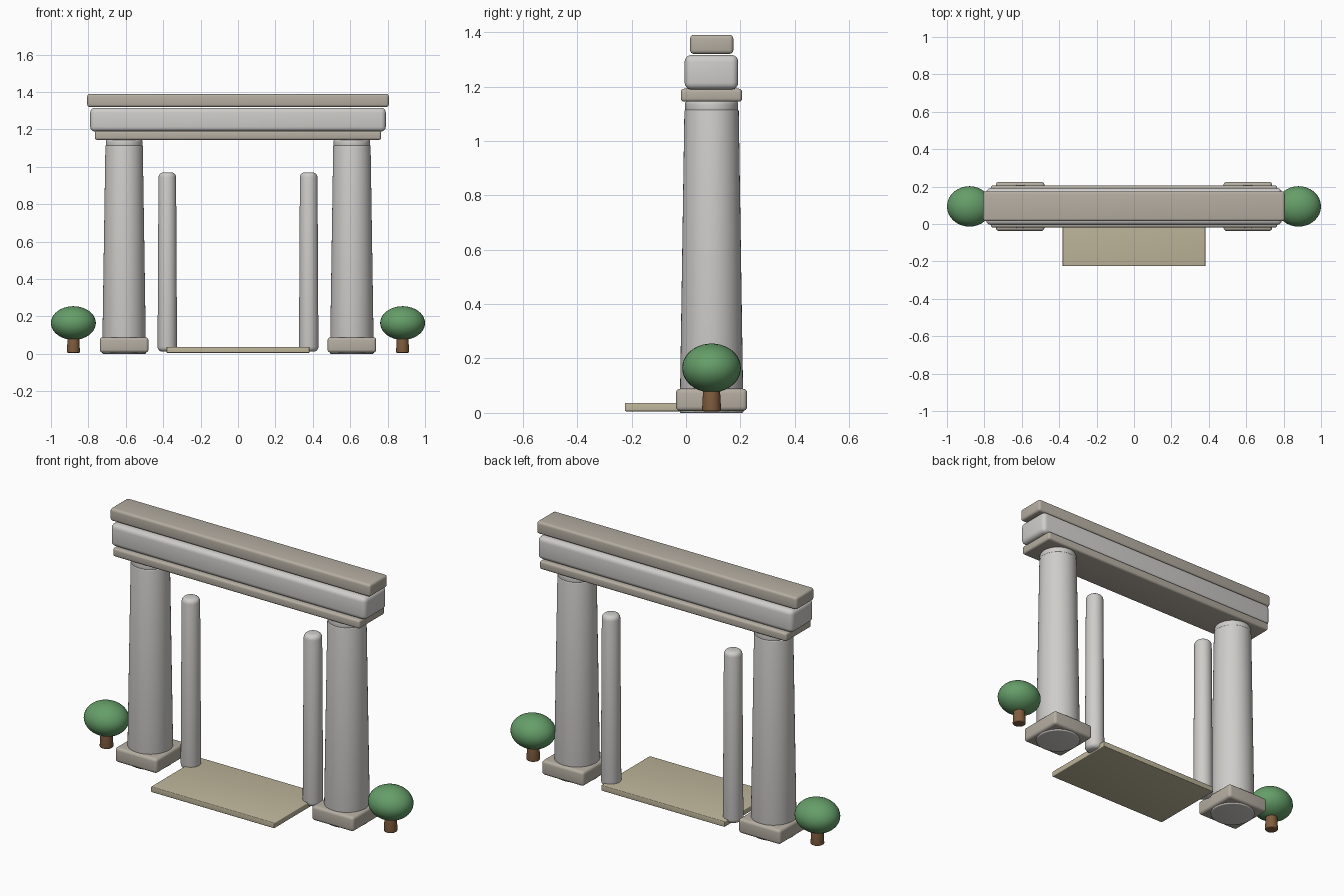
import bpy, bmesh, math

if "Cube" in bpy.data.objects:
    bpy.data.objects.remove(bpy.data.objects["Cube"])

def material(name, rgb):
    m = bpy.data.materials.new(name)
    m.diffuse_color = (*rgb, 1)
    m.use_nodes = True
    m.node_tree.nodes["Principled BSDF"].inputs["Base Color"].default_value = m.diffuse_color
    return m

STONE = material("pale_stone", (0.62, 0.61, 0.59))
TRIM = material("trim_stone", (0.46, 0.42, 0.36))
SAND = material("sand_stone", (0.52, 0.47, 0.33))
LEAF = material("leaf_green", (0.13, 0.34, 0.14))
BARK = material("bark_brown", (0.22, 0.11, 0.05))

def finish(name, bm, mat):
    bmesh.ops.recalc_face_normals(bm, faces=bm.faces)
    me = bpy.data.meshes.new(name)
    bm.to_mesh(me)
    bm.free()
    ob = bpy.data.objects.new(name, me)
    bpy.context.collection.objects.link(ob)
    me.materials.append(mat)
    bpy.ops.object.select_all(action='DESELECT')
    ob.select_set(True)
    bpy.context.view_layer.objects.active = ob
    bpy.ops.object.shade_smooth_by_angle(angle=math.radians(40))
    return ob

def block(name, x, y, z, bevel, mat):
    """Rounded box from (min, max) ranges."""
    bm = bmesh.new()
    bmesh.ops.create_cube(bm, size=1)
    for v in bm.verts:
        v.co = [(lo + hi) / 2 + c * (hi - lo) for c, (lo, hi) in zip(v.co, (x, y, z))]
    bmesh.ops.bevel(bm, geom=bm.edges[:], offset=bevel, segments=4,
                    profile=0.5, affect='EDGES')
    return finish(name, bm, mat)

def turned(name, x, y, profile, mat, sides=48):
    """Closed lathe around a vertical axis from (radius, z) points."""
    bm = bmesh.new()
    rings = [[bm.verts.new((x + r * math.cos(2 * math.pi * i / sides),
                            y + r * math.sin(2 * math.pi * i / sides), z))
              for i in range(sides)] for r, z in profile]
    for a, b in zip(rings, rings[1:]):
        for i in range(sides):
            j = (i + 1) % sides
            bm.faces.new((a[i], a[j], b[j], b[i]))
    bm.faces.new(rings[0])
    bm.faces.new(rings[-1])
    return finish(name, bm, mat)

def rounded(r0, z0, r1, z1, b):
    """Tapered cylinder profile with rounded rims."""
    arc = [math.radians(a) for a in (0, 22.5, 45, 67.5, 90)]
    low = [(r0 - b + b * math.sin(a), z0 + b - b * math.cos(a)) for a in arc]
    top = [(r1 - b + b * math.cos(a), z1 - b + b * math.sin(a)) for a in arc]
    return low + top

YC = 0.094

# Stacked lintel
block("lintel_lower", (-0.765, 0.765), (-0.019, 0.206), (1.144, 1.192), 0.012, TRIM)
block("lintel_middle", (-0.79, 0.79), (-0.005, 0.192), (1.189, 1.316), 0.025, STONE)
block("lintel_cap", (-0.806, 0.806), (0.015, 0.174), (1.32, 1.39), 0.014, TRIM)

# Walkway slab
block("threshold_slab", (-0.382, 0.382), (-0.225, 0.205), (0.006, 0.037), 0.004, SAND)

for side, s in (("left", -1), ("right", 1)):
    # Main column with plinth and collar
    x = 0.609 * s
    block(side + "_plinth", (x - 0.13, x + 0.13), (YC - 0.131, YC + 0.131),
          (0.007, 0.089), 0.016, TRIM)
    turned(side + "_column", x, YC, rounded(0.117, 0.0, 0.1, 1.115, 0.006), STONE)
    turned(side + "_collar", x, YC, rounded(0.098, 1.105, 0.098, 1.148, 0.012), STONE)
    # Slim inner post
    turned(side + "_inner_post", 0.378 * s, 0.123,
           rounded(0.052, 0.012, 0.047, 0.97, 0.025), STONE, 32)
    # Round shrub
    turned(side + "_shrub_trunk", 0.88 * s, YC,
           rounded(0.035, 0.006, 0.03, 0.11, 0.006), BARK, 24)
    bm = bmesh.new()
    bmesh.ops.create_uvsphere(bm, u_segments=32, v_segments=20, radius=1)
    for v in bm.verts:
        v.co = (0.88 * s + v.co.x * 0.12, YC + v.co.y * 0.108, 0.165 + v.co.z * 0.09)
    finish(side + "_shrub_foliage", bm, LEAF)
